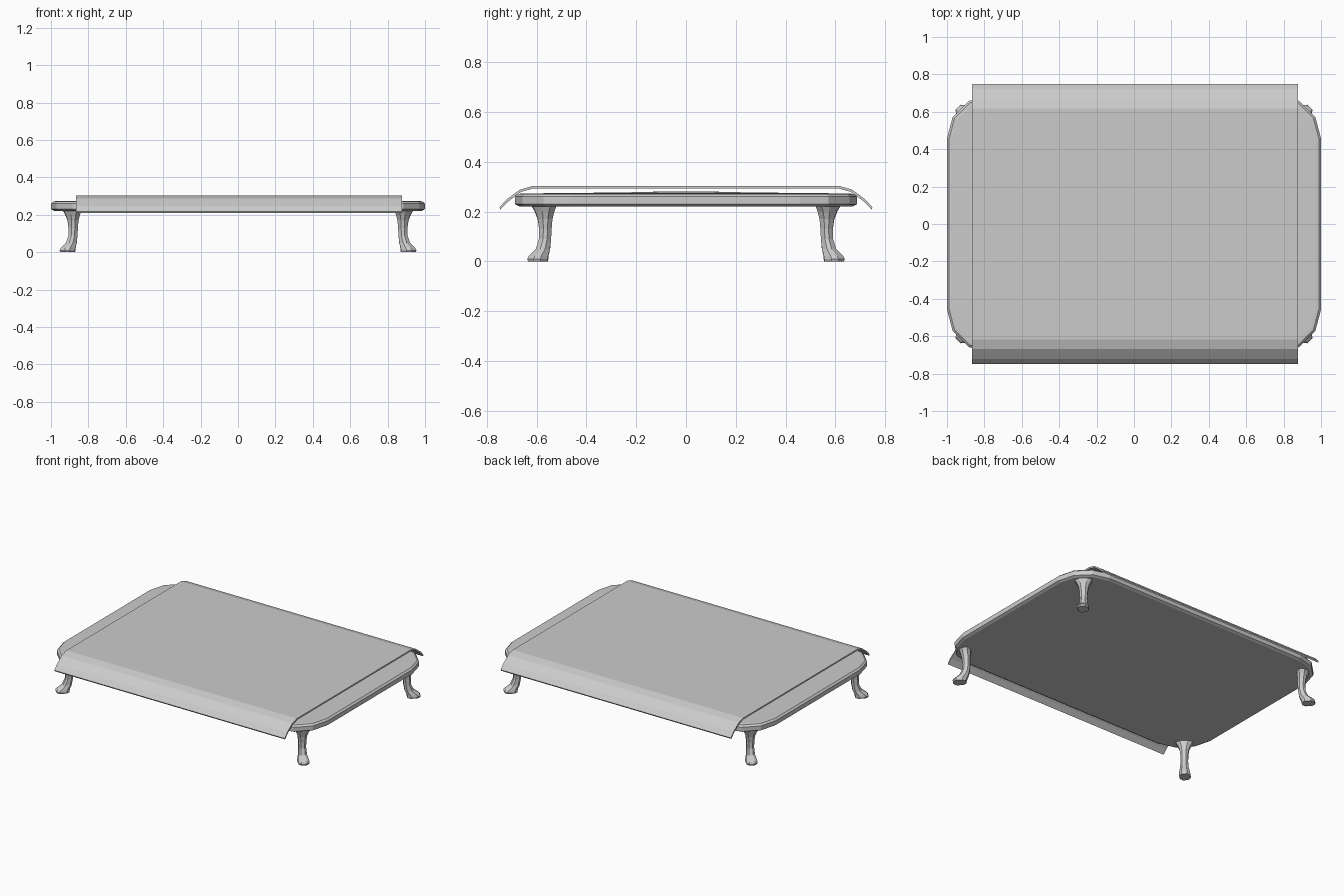
import bpy, math

if "Cube" in bpy.data.objects:
    bpy.data.objects.remove(bpy.data.objects["Cube"])


def make_object(name, verts, faces):
    mesh = bpy.data.meshes.new(name)
    mesh.from_pydata(verts, [], faces)
    mesh.update()
    ob = bpy.data.objects.new(name, mesh)
    bpy.context.collection.objects.link(ob)
    return ob


def loft(name, rings, flip=False):
    """Skin equal-length rings of points and cap both ends."""
    n = len(rings[0])
    verts = [p for r in rings for p in r]
    faces = [list(range(n))[::-1], list(range(len(verts) - n, len(verts)))]
    for k in range(len(rings) - 1):
        for i in range(n):
            j = (i + 1) % n
            faces.append([k * n + i, k * n + j, (k + 1) * n + j, (k + 1) * n + i])
    if flip:
        faces = [f[::-1] for f in faces]
    return make_object(name, verts, faces)


def outline(inset, z, scale=1.0):
    """Rounded rectangle with three segments per corner."""
    r, pts = 0.23 - inset, []
    for q, (sx, sy) in enumerate([(1, 1), (-1, 1), (-1, -1), (1, -1)]):
        for s in range(4):
            a = math.radians(q * 90 + s * 30)
            pts.append(((sx * 0.77 + r * math.cos(a)) * scale,
                        (sy * 0.458 + r * math.sin(a)) * scale, z))
    return pts


# Tabletop: bevelled rim and a faintly crowned upper face
loft("tabletop", [outline(0.018, 0.221), outline(0.002, 0.229), outline(0, 0.235),
                  outline(0, 0.260), outline(0.012, 0.271), outline(0.03, 0.273),
                  outline(0.03, 0.275, 0.75), outline(0.03, 0.277, 0.4),
                  outline(0.03, 0.282, 0.08)])

# Legs: chamfered sections (z, radial shift, depth, width) set diagonally
sections = [(0.0, 0.042, 0.080, 0.066), (0.010, 0.043, 0.084, 0.072),
            (0.022, 0.038, 0.078, 0.068), (0.050, 0.014, 0.056, 0.052),
            (0.090, 0.002, 0.046, 0.046), (0.130, 0.000, 0.046, 0.048),
            (0.170, 0.002, 0.052, 0.058), (0.200, 0.005, 0.062, 0.080),
            (0.224, 0.008, 0.072, 0.108)]
corner = [(1, 0.5), (0.5, 1), (-0.5, 1), (-1, 0.5),
          (-1, -0.5), (-0.5, -1), (0.5, -1), (1, -0.5)]
d = math.sqrt(0.5)
for yname, sy in (("front", -1), ("back", 1)):
    for xname, sx in (("left", -1), ("right", 1)):
        rings = []
        for z, shift, depth, width in sections:
            ring = []
            for u, v in corner:
                a, b = shift + u * depth / 2, v * width / 2
                ring.append((sx * (0.881 + (a - b) * d), sy * (0.565 + (a + b) * d), z))
            rings.append(ring)
        loft(f"{yname}_{xname}_leg", rings, flip=sx * sy < 0)

# Cloth: thin runner draped over the front and back edges
half = [(0.618, 0.303, 0.293), (0.668, 0.288, 0.279),
        (0.722, 0.248, 0.238), (0.749, 0.217, 0.209)]
top = [(-y, t) for y, t, b in reversed(half)] + [(y, t) for y, t, b in half]
under = [(-y + 0.004, b) for y, t, b in reversed(half)] + [(y - 0.004, b) for y, t, b in half]
n = len(top)
verts = [(x, y, z) for x in (-0.865, 0.878) for y, z in top + under]
m = 2 * n
faces = [[0, n, m + n, m], [n - 1, m + n - 1, m + 2 * n - 1, 2 * n - 1]]
for i in range(n - 1):
    faces.append([i, m + i, m + i + 1, i + 1])
    faces.append([n + i, n + i + 1, m + n + i + 1, m + n + i])
    faces.append([i, i + 1, n + i + 1, n + i])
    faces.append([m + i, m + n + i, m + n + i + 1, m + i + 1])
make_object("cloth", verts, faces)
